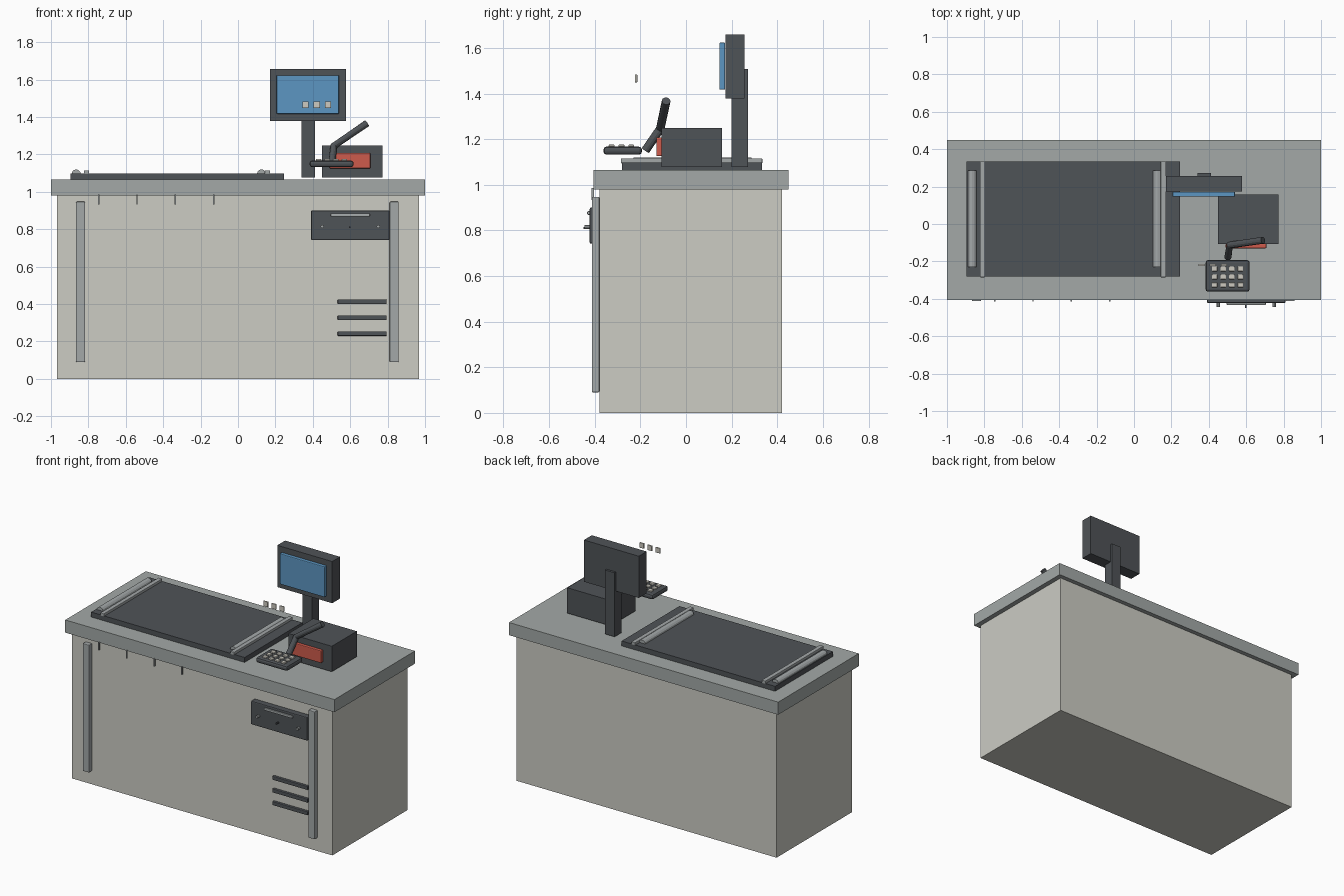
import bpy, bmesh, math
from mathutils import Vector

if "Cube" in bpy.data.objects:
    bpy.data.objects.remove(bpy.data.objects["Cube"])


def material(name, r, g, b):
    m = bpy.data.materials.new(name)
    lin = [((c / 255 + 0.055) / 1.055) ** 2.4 for c in (r, g, b)]
    m.diffuse_color = (*lin, 1)
    m.use_nodes = True
    m.node_tree.nodes["Principled BSDF"].inputs["Base Color"].default_value = m.diffuse_color
    return m


BODY = material("warm grey", 204, 204, 196)
TOP = material("counter grey", 163, 169, 167)
METAL = material("rail grey", 163, 168, 169)
DARK = material("charcoal", 79, 83, 87)
BLUE = material("screen blue", 92, 150, 194)
RED = material("red", 205, 91, 76)
KEY = material("key cream", 205, 202, 192)


def finish(bm, name, mat):
    bmesh.ops.recalc_face_normals(bm, faces=bm.faces)
    me = bpy.data.meshes.new(name)
    bm.to_mesh(me)
    bm.free()
    me.materials.append(mat)
    ob = bpy.data.objects.new(name, me)
    bpy.context.collection.objects.link(ob)
    return ob


def box(name, mat, x, y, z, bevel=0):
    """Box from (min, max) ranges, with an optional chamfer."""
    bm = bmesh.new()
    bmesh.ops.create_cube(bm, size=1)
    for v in bm.verts:
        v.co = [r[0] + (c + 0.5) * (r[1] - r[0]) for c, r in zip(v.co, (x, y, z))]
    ob = finish(bm, name, mat)
    if bevel:
        mod = ob.modifiers.new("edge", 'BEVEL')
        mod.width, mod.segments = bevel, 2
    return ob


def around(c, size):
    return (c - size / 2, c + size / 2)


def tube(name, mat, points, radius, sides=12):
    """Round bar through the given points, mitred at the bends."""
    pts = [Vector(p) for p in points]
    bm = bmesh.new()
    rings = []
    for i, p in enumerate(pts):
        a = (p - pts[i - 1]).normalized() if i else None
        b = (pts[i + 1] - p).normalized() if i < len(pts) - 1 else None
        t = ((a or b) + (b or a)).normalized()
        ref = Vector((1, 0, 0))
        u = (ref - t * ref.dot(t)).normalized()
        w = t.cross(u)
        angles = [2 * math.pi * k / sides for k in range(sides)]
        rings.append([bm.verts.new(p + radius * (u * math.cos(q) + w * math.sin(q)))
                      for q in angles])
    for r0, r1 in zip(rings, rings[1:]):
        for k in range(sides):
            n = (k + 1) % sides
            bm.faces.new((r0[k], r0[n], r1[n], r1[k]))
    bm.faces.new(rings[0])
    bm.faces.new(rings[-1])
    return finish(bm, name, mat)


# Cabinet and counter
box("cabinet", BODY, (-0.967, 0.967), (-0.38, 0.42), (0, 0.98))
box("countertop", TOP, (-1, 1), (-0.405, 0.45), (0.98, 1.065))

# Front trim posts
for x in (-0.842, 0.835):
    box("trim_post", METAL, around(x, 0.048), (-0.413, -0.38), (0.09, 0.947), 0.004)

# Bag hooks under the counter lip
for x in (-0.745, -0.54, -0.335, -0.13):
    box("bag_hook", METAL, around(x, 0.007), (-0.414, -0.404), (0.933, 0.985))

# Drawer with handle, knobs and key
box("drawer", DARK, (0.39, 0.81), (-0.422, -0.38), (0.742, 0.9), 0.006)
box("drawer_handle", METAL, (0.495, 0.705), (-0.433, -0.42), (0.868, 0.884), 0.004)
for x in (0.45, 0.75):
    tube("drawer_knob", METAL, [(x, -0.445, 0.815), (x, -0.42, 0.815)], 0.009, 8)
box("drawer_key", DARK, around(0.597, 0.008), (-0.45, -0.42), (0.807, 0.815))

# Vent slats
for z in (0.242, 0.327, 0.412):
    box("vent_slat", DARK, (0.533, 0.795), (-0.4, -0.38), around(z, 0.025), 0.004)

# Conveyor with end rollers and cross rails
box("conveyor_belt", DARK, (-0.895, 0.245), (-0.28, 0.333), (1.065, 1.098))
for x in (-0.865, 0.126):
    tube("roller", METAL, [(x, -0.23, 1.096), (x, 0.287, 1.096)], 0.024)
for x in (-0.81, 0.157):
    box("cross_rail", METAL, around(x, 0.028), (-0.285, 0.335), (1.094, 1.115), 0.003)

# Monitor on its stand
box("monitor_stand", DARK, (0.34, 0.411), (0.2, 0.272), (1.077, 1.507))
box("monitor", DARK, (0.17, 0.578), (0.174, 0.257), (1.378, 1.658))
box("screen", BLUE, (0.206, 0.54), (0.146, 0.172), (1.417, 1.623), 0.005)

# Receipt printer with red front panel
box("printer", DARK, (0.45, 0.772), (-0.107, 0.158), (1.077, 1.248))
box("printer_panel", RED, (0.49, 0.708), (-0.13, -0.105), (1.125, 1.208), 0.005)

# Bent arm
tube("bent_arm", DARK, [(0.502, -0.178, 1.15), (0.512, -0.113, 1.245),
                        (0.69, -0.087, 1.367)], 0.019)

# Keypad with a grid of keys
box("keypad", DARK, (0.383, 0.618), (-0.362, -0.193), (1.132, 1.167), 0.013)
for x in (0.431, 0.477, 0.523, 0.569):
    for y in (-0.24, -0.283, -0.326):
        box("keypad_key", KEY, around(x, 0.03), around(y, 0.026), (1.16, 1.176), 0.004)

# Loose touch buttons standing in front of the screen
for x in (0.361, 0.421, 0.481):
    box("touch_button", KEY, around(x, 0.034), around(-0.219, 0.011), around(1.466, 0.035), 0.003)
